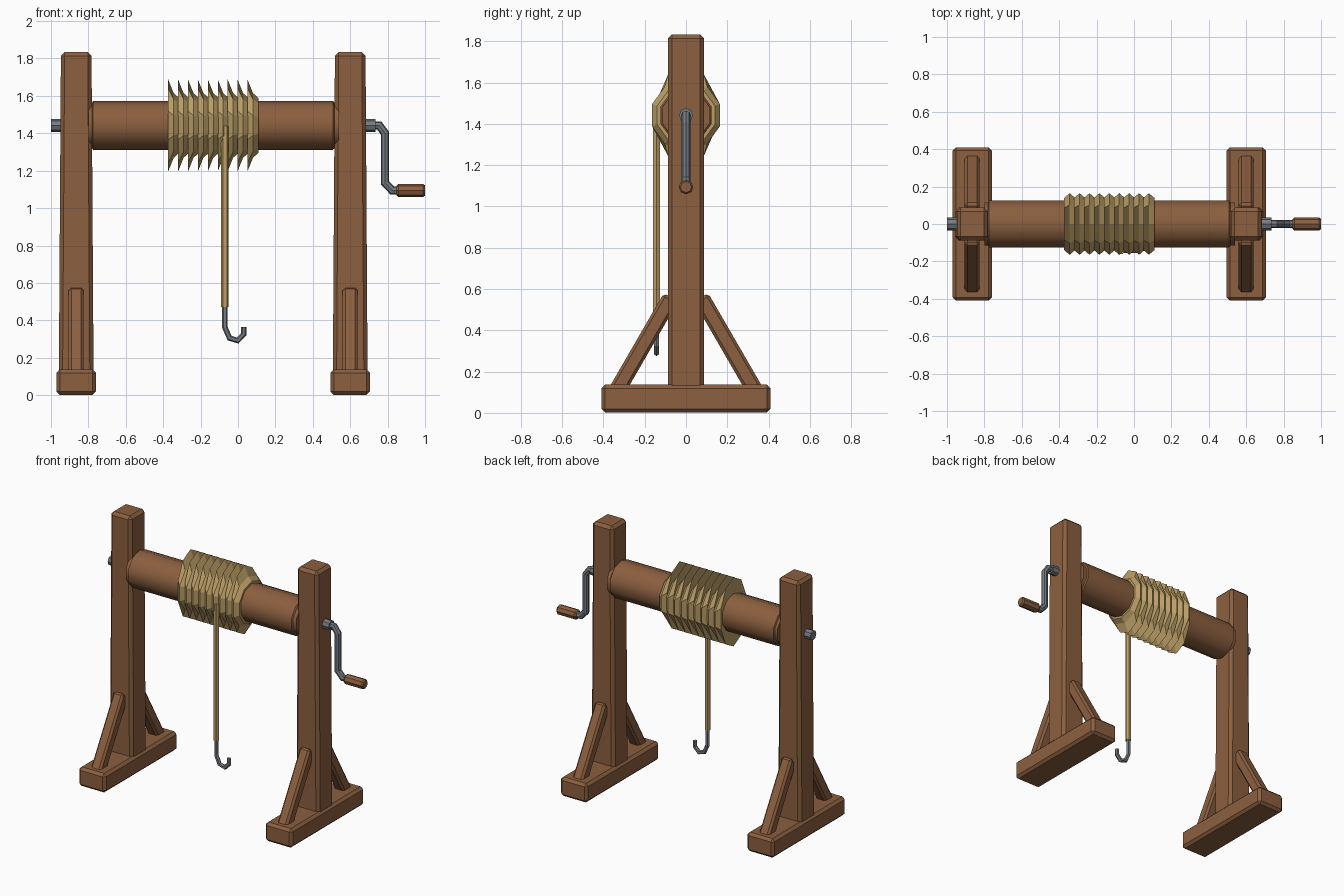
import bpy, bmesh, math
from mathutils import Vector, Matrix

if "Cube" in bpy.data.objects:
    bpy.data.objects.remove(bpy.data.objects["Cube"])


def material(name, rgb):
    m = bpy.data.materials.new(name)
    m.diffuse_color = (*rgb, 1)
    m.use_nodes = True
    m.node_tree.nodes["Principled BSDF"].inputs["Base Color"].default_value = m.diffuse_color
    return m


WOOD = material("brown wood", (0.26, 0.115, 0.05))
ROPE = material("tan rope", (0.50, 0.345, 0.135))
IRON = material("grey iron", (0.18, 0.20, 0.225))


def finish(name, bm, mat, smooth=None):
    bmesh.ops.recalc_face_normals(bm, faces=bm.faces)
    me = bpy.data.meshes.new(name)
    bm.to_mesh(me)
    bm.free()
    me.materials.append(mat)
    ob = bpy.data.objects.new(name, me)
    bpy.context.collection.objects.link(ob)
    if smooth:
        bpy.ops.object.select_all(action='DESELECT')
        ob.select_set(True)
        bpy.context.view_layer.objects.active = ob
        bpy.ops.object.shade_smooth_by_angle(angle=math.radians(smooth))
    return ob


def beam(name, size, loc, bevel, tilt=0, taper=1):
    """Chamfered timber, optionally narrower in x at the top."""
    bm = bmesh.new()
    bmesh.ops.create_cube(bm, size=1)
    for v in bm.verts:
        k = taper if v.co.z > 0 else 1
        v.co = Vector((v.co.x * size[0] * k, v.co.y * size[1], v.co.z * size[2]))
    bmesh.ops.bevel(bm, geom=bm.edges[:], offset=bevel, segments=1, affect='EDGES')
    bm.transform(Matrix.Translation(loc) @ Matrix.Rotation(tilt, 4, 'X'))
    finish(name, bm, WOOD)


def tube(name, path, r, sides, mat, y=0, smooth=None):
    """Mitred tube along (x, z) points; a third value overrides the radius."""
    bm = bmesh.new()
    pts = [Vector((p[0], 0, p[1])) for p in path]
    rings = []
    for i, p in enumerate(pts):
        a = (p - pts[i - 1]).normalized() if i else (pts[1] - p).normalized()
        b = (pts[i + 1] - p).normalized() if i < len(pts) - 1 else a
        t = (a + b).normalized()
        n = Vector((-t.z, 0, t.x)) / max(0.6, t.dot(a))
        rad = path[i][2] if len(path[i]) > 2 else r
        ring = []
        for k in range(sides):
            th = 2 * math.pi * k / sides
            ring.append(bm.verts.new(p + n * rad * math.cos(th)
                                     + Vector((0, rad * math.sin(th) + y, 0))))
        rings.append(ring)
    for r0, r1 in zip(rings, rings[1:]):
        for k in range(sides):
            j = (k + 1) % sides
            bm.faces.new((r0[k], r0[j], r1[j], r1[k]))
    bm.faces.new(rings[0])
    bm.faces.new(rings[-1])
    finish(name, bm, mat, smooth)


# Two side frames: foot, post and a pair of diagonal braces
for side, x in (("left", -0.865), ("right", 0.6)):
    beam(side + "_foot", (0.212, 0.82, 0.135), (x, 0, 0.0695), 0.018)
    beam(side + "_post", (0.186, 0.174, 1.754), (x, 0, 0.957), 0.02, taper=0.88)
    for end, s in (("front", -1), ("back", 1)):
        a, b = Vector((x, s * 0.345, 0.09)), Vector((x, s * 0.073, 0.56))
        d = b - a
        beam(f"{side}_{end}_brace", (0.08, 0.08, d.length), (a + b) / 2, 0.014,
             tilt=math.atan2(-d.y, d.z))

# Drum and iron axle
AZ = 1.442
tube("drum", [(-0.80, AZ, 0.122), (-0.78, AZ, 0.122), (-0.775, AZ), (0.508, AZ),
              (0.515, AZ, 0.122), (0.54, AZ, 0.122)], 0.131, 10, WOOD, smooth=40)
tube("axle", [(-1.0, AZ), (0.735, AZ)], 0.034, 8, IRON)

# Nine diamond-section coils of rope wound on the drum
PITCH = 0.053
for i in range(9):
    cx = -0.132 + (i - 4) * PITCH
    h = 0.029
    tube(f"rope_coil_{i + 1}", [(cx - h, AZ, 0.12), (cx - h, AZ, 0.147), (cx, AZ, 0.173),
                                (cx + h, AZ, 0.147), (cx + h, AZ, 0.12)], 0.1, 10, ROPE)

# Hanging rope and hook
tube("hanging_rope", [(-0.07, 1.44), (-0.07, 0.47)], 0.02, 6, ROPE, y=-0.143)
tube("hook", [(-0.07, 0.50), (-0.07, 0.362), (-0.045, 0.305), (-0.002, 0.292),
              (0.03, 0.325), (0.03, 0.365)], 0.0145, 6, IRON, y=-0.143)

# Crank arm and wooden grip
tube("crank_arm", [(0.70, AZ), (0.755, AZ), (0.786, 1.40), (0.786, 1.135),
                   (0.825, 1.094), (0.87, 1.094)], 0.022, 8, IRON)
tube("crank_grip", [(0.848, 1.094, 0.027), (0.858, 1.094), (0.99, 1.094),
                    (1.0, 1.094, 0.027)], 0.035, 8, WOOD)
